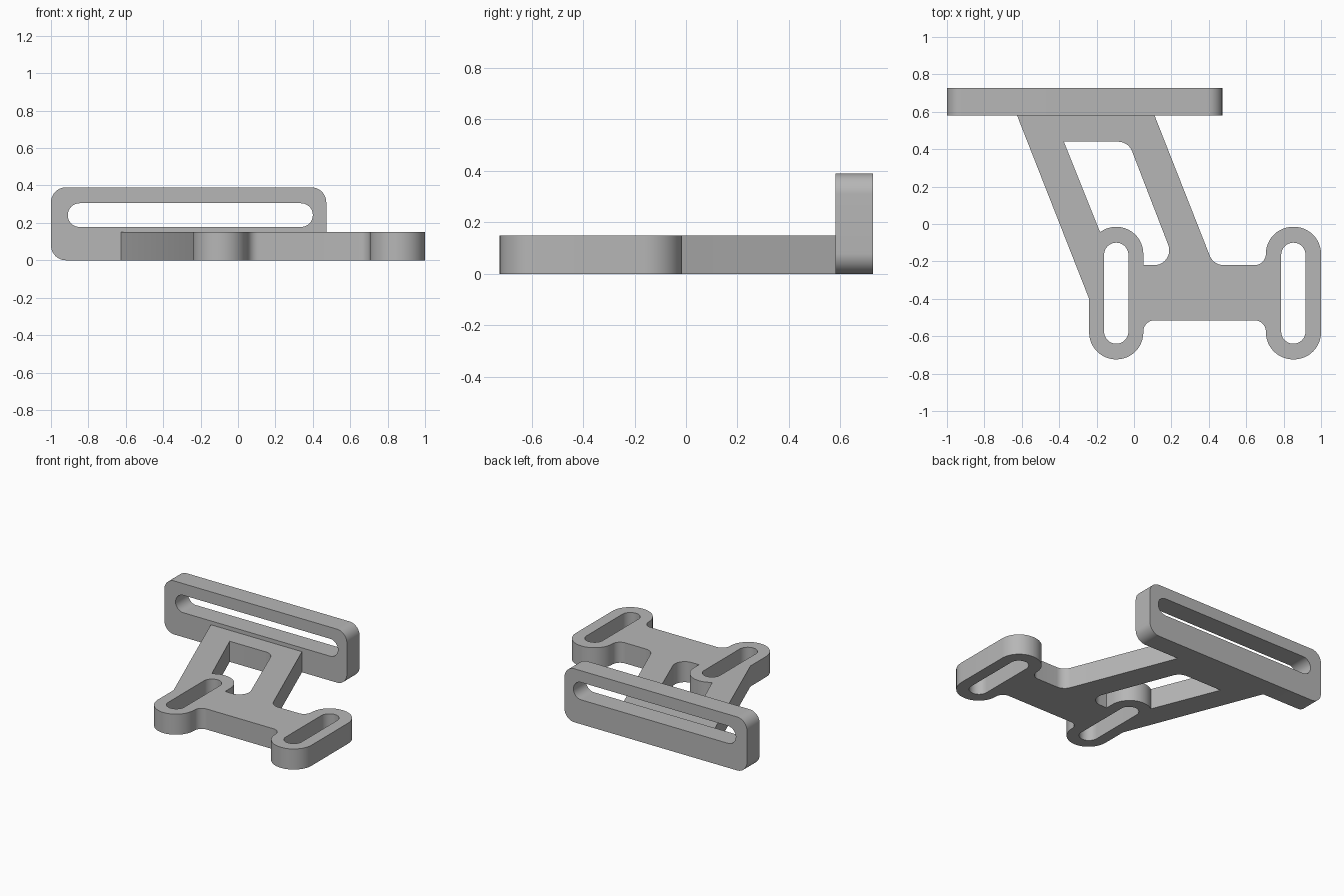
import bpy
import bmesh
from math import pi, cos, sin, tan, radians
from mathutils import Vector

cube = bpy.data.objects.get("Cube")
if cube:
    bpy.data.objects.remove(cube, do_unlink=True)

grey = bpy.data.materials.new("plain grey")
grey.use_nodes = True
colour = (0.47, 0.47, 0.47, 1)
grey.diffuse_color = colour
grey.node_tree.nodes["Principled BSDF"].inputs["Base Color"].default_value = colour


def rounded(corners, steps=12):
    """Outline through (x, y, radius) corners, each rounded by its radius."""
    points = []
    for i, (x, y, r) in enumerate(corners):
        p = Vector((x, y))
        if r == 0:
            points.append(p)
            continue
        a = (Vector(corners[i - 1][:2]) - p).normalized()
        b = (Vector(corners[(i + 1) % len(corners)][:2]) - p).normalized()
        half = a.angle(b) / 2
        centre = p + (a + b).normalized() * r / sin(half)
        start = p + a * r / tan(half) - centre
        end = p + b * r / tan(half) - centre
        sweep = pi - 2 * half
        for k in range(steps + 1):
            t = k / steps
            points.append(centre + (start * sin((1 - t) * sweep) + end * sin(t * sweep)) / sin(sweep))
    return points


def box(x0, x1, y0, y1, r):
    return rounded([(x0, y0, r), (x1, y0, r), (x1, y1, r), (x0, y1, r)])


def plate(name, outlines, thickness, location, tilt=0):
    """Flat sheet with holes, thickened evenly about its middle."""
    bm = bmesh.new()
    for outline in outlines:
        verts = [bm.verts.new((p.x, p.y, 0)) for p in outline]
        for i, v in enumerate(verts):
            bm.edges.new((verts[i - 1], v))
    bmesh.ops.remove_doubles(bm, verts=bm.verts, dist=0.0005)
    bmesh.ops.triangle_fill(bm, use_beauty=True, edges=bm.edges, normal=(0, 0, 1))
    bmesh.ops.recalc_face_normals(bm, faces=bm.faces)
    mesh = bpy.data.meshes.new(name)
    bm.to_mesh(mesh)
    bm.free()
    mesh.materials.append(grey)
    obj = bpy.data.objects.new(name, mesh)
    bpy.context.collection.objects.link(obj)
    obj.location = location
    obj.rotation_euler.x = tilt
    solid = obj.modifiers.new("thickness", 'SOLIDIFY')
    solid.thickness = thickness
    solid.offset = 0
    bpy.ops.object.select_all(action='DESELECT')
    obj.select_set(True)
    bpy.context.view_layer.objects.active = obj
    bpy.ops.object.modifier_apply(modifier=solid.name)
    bpy.ops.object.shade_smooth_by_angle(angle=radians(30))
    return obj


# Flat base: two strap lugs, a web between them and the slanted arms
lug, fillet = 0.145, 0.06
front, lug_top = -0.724, -0.015
base_outline = rounded([
    (-0.24, front, lug), (0.05, front, lug),
    (0.05, -0.515, fillet), (0.705, -0.515, fillet),
    (0.705, front, lug), (1, front, lug),
    (1, lug_top, lug), (0.705, lug_top, lug),
    (0.705, -0.22, fillet), (0.425, -0.22, 0.08),
    (0.11, 0.58, 0), (-0.625, 0.58, 0), (-0.24, -0.4, 0)])

# Window between the arms, bounded below by the left lug's round end
window = rounded([(-0.375, 0.44, 0), (-0.03, 0.44, 0.08),
                  (0.225, -0.22, 0.08), (0.05, -0.22, 0)])
for k in range(17):
    a = radians(126.5) * k / 16
    window.append(Vector((-0.095 + lug * cos(a), lug_top - lug + lug * sin(a))))

# Strap slots in the lugs
slots = [box(x - 0.065, x + 0.065, -0.64, -0.1, 0.0649) for x in (-0.095, 0.852)]
plate("base_frame", [base_outline, window] + slots, 0.15, (0, 0, 0.075))

# Upright bar at the back with its long slot
plate("upright_bar",
      [box(-1, 0.472, 0, 0.39, 0.08), box(-0.91, 0.4, 0.178, 0.305, 0.0634)],
      0.146, (0, 0.653, 0), tilt=pi / 2)
